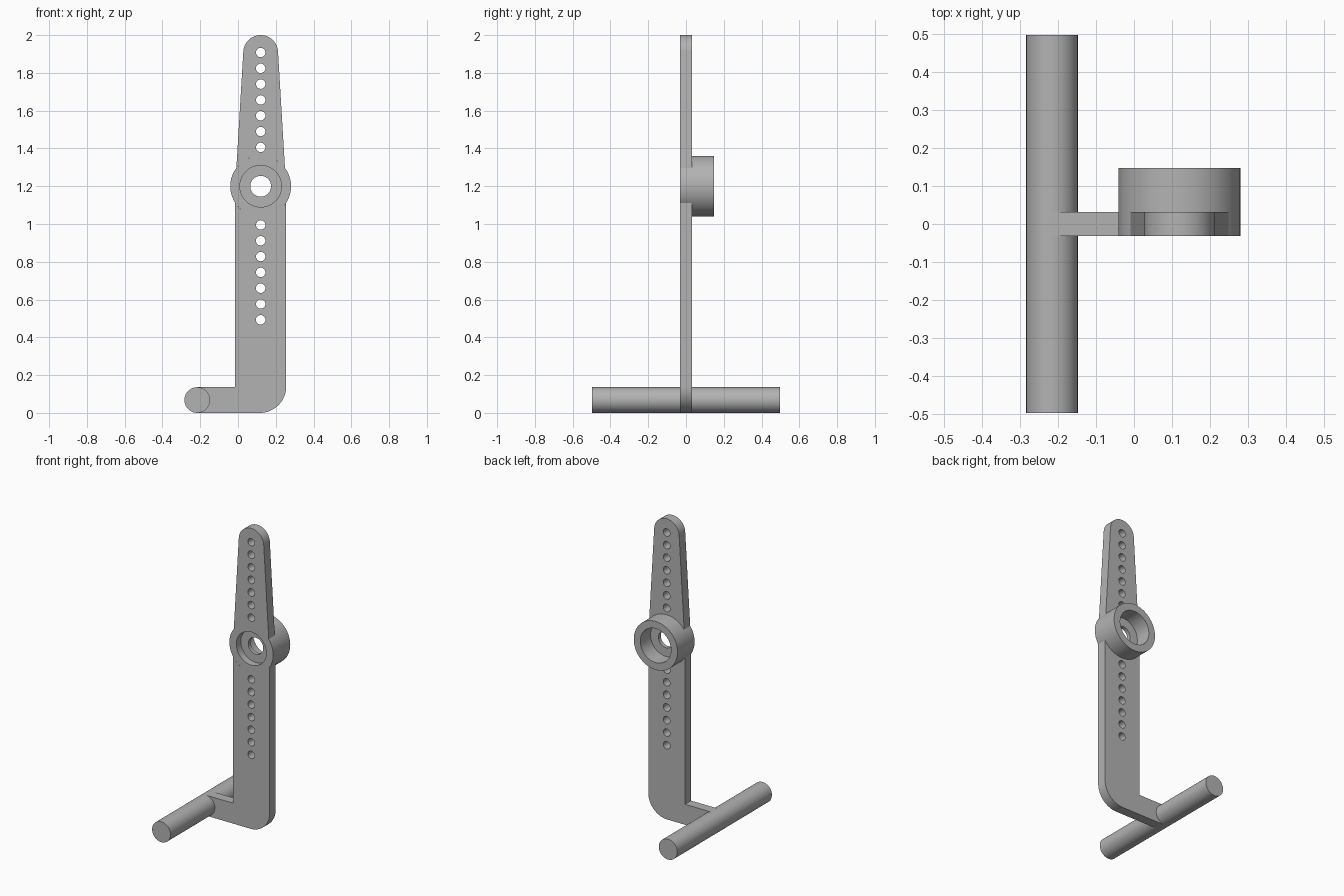
import bpy, bmesh
from math import sin, cos, radians, pi
from mathutils import Matrix

if "Cube" in bpy.data.objects:
    bpy.data.objects.remove(bpy.data.objects["Cube"], do_unlink=True)

grey = bpy.data.materials.new("plain grey")
colour = (0.45, 0.45, 0.45, 1)
grey.use_nodes = True
grey.diffuse_color = colour
grey.node_tree.nodes["Principled BSDF"].inputs["Base Color"].default_value = colour

CX, HUB_Z, HUB_R = 0.12, 1.2, 0.161   # hub centre and radius
HALF_T = 0.032                        # half the plate thickness
ROD_R, ROD_X = 0.068, -0.216


def arc(cx, cz, r, start, end, n=32):
    """Points on an arc, angles in degrees."""
    angles = [radians(start + (end - start) * i / n) for i in range(n + 1)]
    return [(cx + r * cos(a), cz + r * sin(a)) for a in angles]


def finish(name, bm):
    bmesh.ops.remove_doubles(bm, verts=bm.verts, dist=1e-5)
    bmesh.ops.recalc_face_normals(bm, faces=bm.faces)
    mesh = bpy.data.meshes.new(name)
    bm.to_mesh(mesh)
    bm.free()
    mesh.materials.append(grey)
    obj = bpy.data.objects.new(name, mesh)
    bpy.context.collection.objects.link(obj)
    bpy.ops.object.select_all(action='DESELECT')
    obj.select_set(True)
    bpy.context.view_layer.objects.active = obj
    bpy.ops.object.shade_smooth_by_angle(angle=radians(30))
    return obj


def plate(name, outline, first_hole):
    """Extruded outline with a row of seven round holes."""
    curve = bpy.data.curves.new(name + "_outline", 'CURVE')
    curve.dimensions = '2D'
    curve.fill_mode = 'BOTH'
    curve.extrude = HALF_T
    holes = [arc(CX, first_hole - 0.0837 * i, 0.025, 0, 345, 23) for i in range(7)]
    for loop in [outline] + holes:
        spline = curve.splines.new('POLY')
        spline.points.add(len(loop) - 1)
        for point, (x, z) in zip(spline.points, loop):
            point.co = (x, z, 0, 1)
        spline.use_cyclic_u = True
    temp = bpy.data.objects.new(name + "_outline", curve)
    bpy.context.collection.objects.link(temp)
    graph = bpy.context.evaluated_depsgraph_get()
    mesh = bpy.data.meshes.new_from_object(temp.evaluated_get(graph))
    bm = bmesh.new()
    bm.from_mesh(mesh)
    bm.transform(Matrix.Rotation(pi / 2, 4, 'X'))
    bpy.data.objects.remove(temp, do_unlink=True)
    bpy.data.meshes.remove(mesh)
    return finish(name, bm)


# Straight lower arm with a rounded heel and a foot reaching the rod
top = 2 * ROD_R
lower = [(ROD_X, 0)]
lower += arc(CX - 0.005, 0.14, 0.14, -90, 0)
lower += arc(CX, HUB_Z, HUB_R, -33, -147)
lower += [(CX - HUB_R * cos(radians(33)), top), (ROD_X, top)]
plate("lower_arm", lower, 0.995)

# Tapered upper arm with a round tip
upper = arc(CX, HUB_Z, HUB_R, 143, 37) + arc(CX, 1.908, 0.092, 4, 176)
plate("upper_arm", upper, 1.908)

# Hub: ring with a recess on both sides of a thin bored web
profile = [(HUB_R, -HALF_T), (HUB_R, 0.148), (0.113, 0.148), (0.113, 0.04),
           (0.055, 0.04), (0.055, 0.015), (0.11, 0.015), (0.11, -HALF_T)]
bm = bmesh.new()
verts = [bm.verts.new((CX + r, y, HUB_Z)) for r, y in profile]
edges = [bm.edges.new((v, verts[i - 1])) for i, v in enumerate(verts)]
bmesh.ops.spin(bm, geom=verts + edges, cent=(CX, 0, HUB_Z), axis=(0, 1, 0),
               angle=2 * pi, steps=72, use_merge=True)
finish("hub", bm)

# Cross rod at the foot
bm = bmesh.new()
bmesh.ops.create_cone(bm, cap_ends=True, segments=64, radius1=ROD_R, radius2=ROD_R,
                      depth=0.995, matrix=Matrix.Translation((ROD_X, 0, ROD_R))
                      @ Matrix.Rotation(pi / 2, 4, 'X'))
finish("cross_rod", bm)
